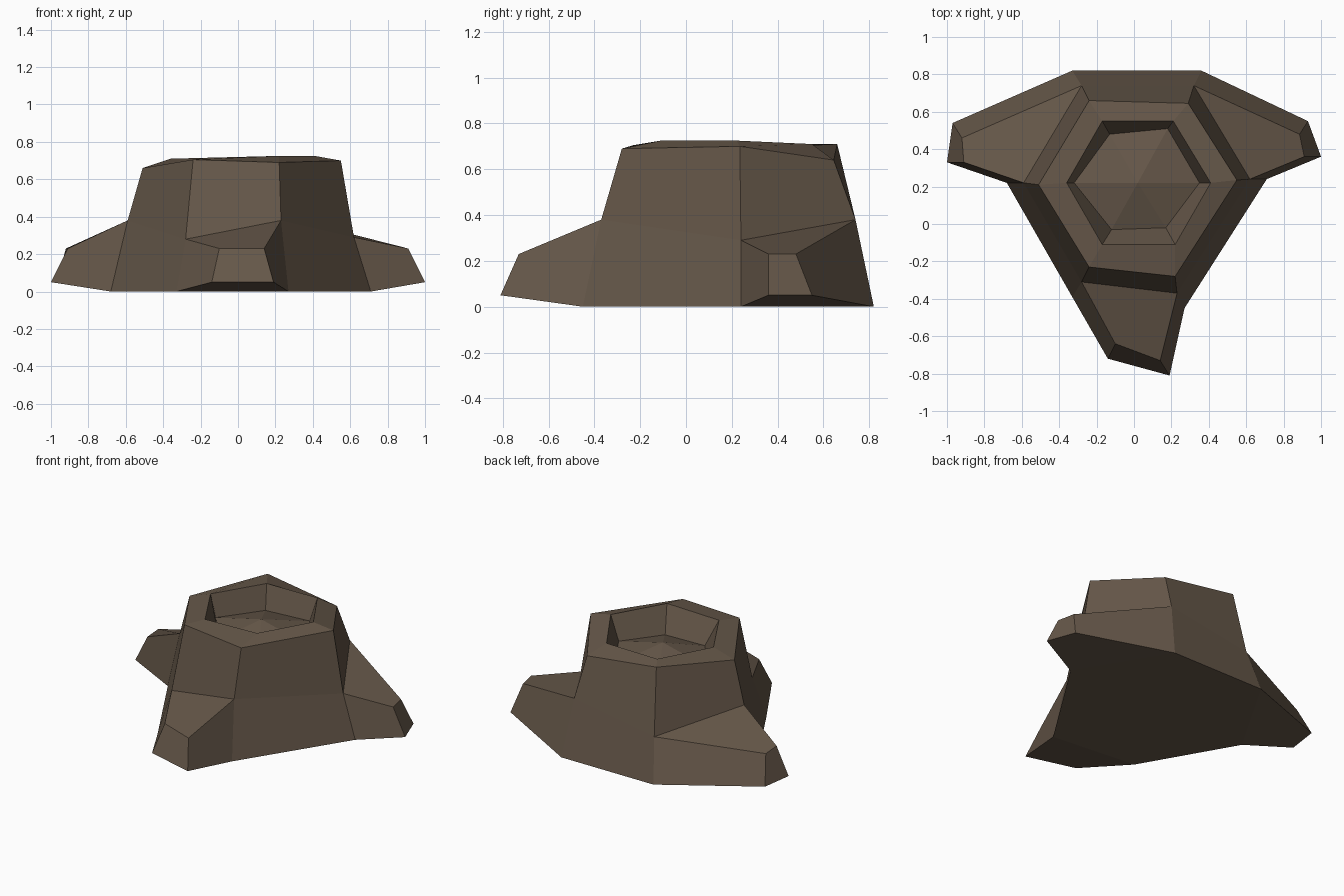
import bpy, bmesh

if "Cube" in bpy.data.objects:
    bpy.data.objects.remove(bpy.data.objects["Cube"])

# Six corners, in order: left-back, left-front, front-left, front-right, right-front, right-back
BASE = [(-.33, .82, 0), (-.68, .22, 0), (-.33, -.39, 0), (.27, -.45, 0), (.71, .24, 0), (.36, .82, 0)]
MID = [(-.28, .74, .28), (-.59, .22, .38), (-.28, -.31, .28), (.23, -.37, .38), (.62, .24, .29), (.32, .74, .38)]
TOP = [(-.24, .66, .71), (-.51, .21, .66), (-.24, -.23, .705), (.22, -.28, .69), (.55, .235, .70), (.29, .645, .64)]
RIM = [(-.17, .55, .705), (-.36, .22, .71), (-.17, -.11, .715), (.22, -.11, .725), (.41, .22, .725), (.21, .55, .71)]
FLOOR = [(-.13, .48), (-.32, .22), (-.12, -.03), (.17, -.02), (.35, .22), (.18, .51)]
FLOOR_Z, PEAK = .56, (.02, .22, .64)
# Root ends sit outside the same corners: lower and upper edge of each blunt tip
TIP_LOW = [(-.97, .54), (-1, .33), (-.14, -.72), (.19, -.81), (1, .36), (.93, .55)]
TIP_HIGH = [(-.92, .46), (-.91, .33), (-.10, -.64), (.14, -.73), (.91, .36), (.885, .48)]

bm = bmesh.new()


def ring(points, z=None):
    return [bm.verts.new(p if z is None else (p[0], p[1], z)) for p in points]


base, mid, top, rim = (ring(r) for r in (BASE, MID, TOP, RIM))
floor = ring(FLOOR, FLOOR_Z)
low, high = ring(TIP_LOW, .05), ring(TIP_HIGH, .23)
peak = bm.verts.new(PEAK)

# Underside
bm.faces.new(base[::-1])

for i in range(6):
    j = (i + 1) % 6
    # Trunk, rim, hollow wall and raised hollow floor
    for a, b in ((mid, top), (top, rim), (rim, floor)):
        bm.faces.new((a[i], a[j], b[j], b[i]))
    bm.faces.new((floor[i], floor[j], peak))
    if i % 2:
        # Plain trunk side down to the ground
        bm.faces.new((base[i], base[j], mid[j], mid[i]))
    else:
        # Root: underside, blunt end, top and two flanks
        bm.faces.new((base[i], base[j], low[j], low[i]))
        bm.faces.new((low[i], low[j], high[j], high[i]))
        bm.faces.new((high[i], high[j], mid[j], mid[i]))
        for k in (i, j):
            bm.faces.new((base[k], low[k], high[k], mid[k]))

bmesh.ops.recalc_face_normals(bm, faces=bm.faces)
mesh = bpy.data.meshes.new("tree_stump")
bm.to_mesh(mesh)
bm.free()

# Bark colour
bark = bpy.data.materials.new("bark_brown")
bark.diffuse_color = (.13, .095, .066, 1)
bark.use_nodes = True
bark.node_tree.nodes["Principled BSDF"].inputs["Base Color"].default_value = bark.diffuse_color
mesh.materials.append(bark)
bpy.context.collection.objects.link(bpy.data.objects.new("tree_stump", mesh))
